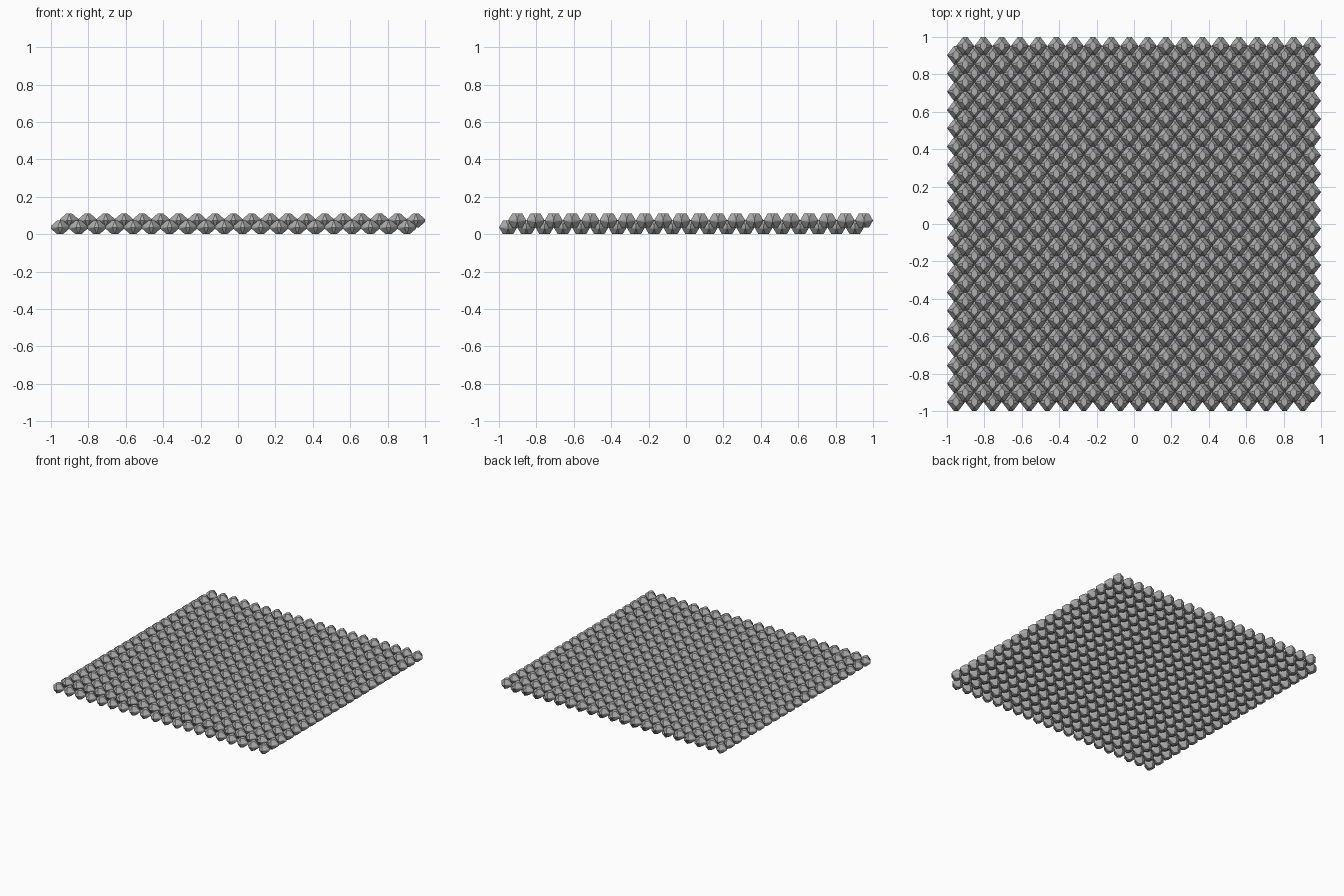
import bpy
import bmesh
from mathutils import Vector

cube = bpy.data.objects.get("Cube")
if cube:
    bpy.data.objects.remove(cube, do_unlink=True)

COUNT = 20                      # cells along each side
PITCH = 2 / (COUNT + 0.5)       # cell spacing
HALF = 0.0366                   # half the height of a cell

# single grey material
grey = bpy.data.materials.new("stone_grey")
grey.use_nodes = True
colour = (0.42, 0.42, 0.42, 1)
grey.diffuse_color = colour
grey.node_tree.nodes["Principled BSDF"].inputs["Base Color"].default_value = colour


def cell_mesh():
    """Faceted cell: blunt side tips and a narrow facet on top and bottom."""
    bm = bmesh.new()
    corners = set()
    for sx in (-1, 1):
        for sy in (-1, 1):
            for sz in (-1, 1):
                corners |= {
                    (sx * 0.5, 0, sz * 0.08),
                    (sx * 0.12, sy * 0.5, 0),
                    (0, sy * 0.28, sz),
                    (sx * 0.16, sy * 0.1, sz),
                }
    for x, y, z in sorted(corners):
        height = z * HALF if abs(z) == 1 else z * PITCH
        bm.verts.new((x * PITCH, y * PITCH, height))
    bmesh.ops.convex_hull(bm, input=bm.verts)
    bmesh.ops.dissolve_limit(bm, angle_limit=0.02, verts=bm.verts, edges=bm.edges)
    bmesh.ops.recalc_face_normals(bm, faces=bm.faces)
    mesh = bpy.data.meshes.new("cell")
    bm.to_mesh(mesh)
    bm.free()
    return mesh


def layer(name, cell, start, height):
    """Square sheet of cells, first one centred at start in x and y."""
    bm = bmesh.new()
    for i in range(COUNT):
        for j in range(COUNT):
            first = len(bm.verts)
            bm.from_mesh(cell)
            bm.verts.ensure_lookup_table()
            offset = Vector((start + i * PITCH, start + j * PITCH, height))
            bmesh.ops.translate(bm, verts=bm.verts[first:], vec=offset)
    mesh = bpy.data.meshes.new(name)
    bm.to_mesh(mesh)
    bm.free()
    mesh.materials.append(grey)
    obj = bpy.data.objects.new(name, mesh)
    bpy.context.collection.objects.link(obj)


# two nested layers, shifted by half a cell
cell = cell_mesh()
layer("lower_layer", cell, -1 + PITCH / 2, HALF)
layer("upper_layer", cell, -1 + PITCH, HALF * 2)
bpy.data.meshes.remove(cell)
